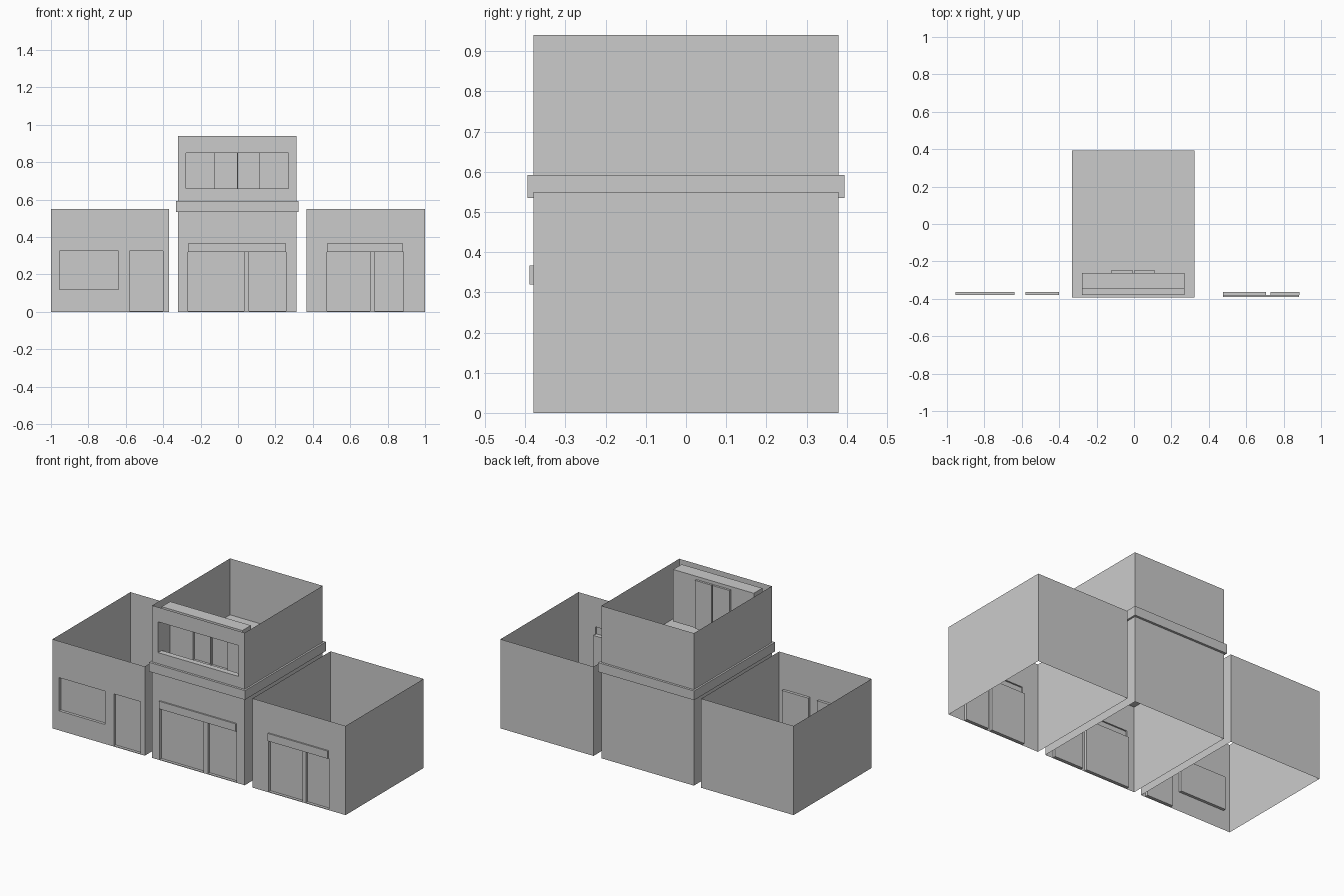
import bpy, bmesh

if "Cube" in bpy.data.objects:
    bpy.data.objects.remove(bpy.data.objects["Cube"])

FRONT, BACK = -0.38, 0.38


def finish(name, bm):
    bmesh.ops.remove_doubles(bm, verts=bm.verts, dist=0.0005)
    mesh = bpy.data.meshes.new(name)
    bm.to_mesh(mesh)
    bm.free()
    obj = bpy.data.objects.new(name, mesh)
    bpy.context.collection.objects.link(obj)
    return obj


def quad(bm, *points):
    bm.faces.new([bm.verts.new(p) for p in points])


def add_box(bm, x, y, z, skip=(), inward=False):
    """Box from ranges, with some sides left open; inward flips it into a niche."""
    corner = {(i, j, k): bm.verts.new((x[i], y[j], z[k]))
              for i in (0, 1) for j in (0, 1) for k in (0, 1)}
    sides = {
        "front": ((0, 0, 0), (1, 0, 0), (1, 0, 1), (0, 0, 1)),
        "back": ((1, 1, 0), (0, 1, 0), (0, 1, 1), (1, 1, 1)),
        "left": ((0, 1, 0), (0, 0, 0), (0, 0, 1), (0, 1, 1)),
        "right": ((1, 0, 0), (1, 1, 0), (1, 1, 1), (1, 0, 1)),
        "top": ((0, 0, 1), (1, 0, 1), (1, 1, 1), (0, 1, 1)),
        "bottom": ((0, 1, 0), (1, 1, 0), (1, 0, 0), (0, 0, 0)),
    }
    for side, keys in sides.items():
        if side not in skip:
            bm.faces.new([corner[k] for k in (reversed(keys) if inward else keys)])


def add_plate(bm, x, z, y, holes):
    """Flat front wall at depth y with rectangular holes (xa, xb, za, zb)."""
    xs = sorted({*x, *(v for h in holes for v in h[:2])})
    zs = sorted({*z, *(v for h in holes for v in h[2:])})
    for xa, xb in zip(xs, xs[1:]):
        for za, zb in zip(zs, zs[1:]):
            cx, cz = (xa + xb) / 2, (za + zb) / 2
            if not any(h[0] < cx < h[1] and h[2] < cz < h[3] for h in holes):
                quad(bm, (xa, y, za), (xb, y, za), (xb, y, zb), (xa, y, zb))


def box(name, *args, **kw):
    bm = bmesh.new()
    add_box(bm, *args, **kw)
    return finish(name, bm)


def walls(name, x, z, holes):
    """Thin-walled room, open above and below, with a pierced front."""
    bm = bmesh.new()
    add_box(bm, x, (FRONT, BACK), z, skip=("front", "top", "bottom"))
    add_plate(bm, x, z, FRONT, holes)
    return finish(name, bm)


def building(name, x, recesses, awning=None):
    holes = list(recesses.values())
    if awning:
        holes.append(awning)
        box(name + "_awning", awning[:2], (-0.389, FRONT), awning[2:], skip=("back",))
    walls(name + "_walls", x, (0, 0.55 if name != "middle" else 0.535), holes)
    for part, h in recesses.items():
        box(f"{name}_{part}", h[:2], (FRONT, -0.363), h[2:], skip=("front",), inward=True)


# Ground-floor buildings
SILL, HEAD = 0.004, 0.32
building("left", (-1.0, -0.37), {
    "window": (-0.955, -0.64, 0.12, 0.325),
    "door": (-0.58, -0.40, SILL, 0.325)})
building("middle", (-0.32, 0.312), {
    "door_a": (-0.268, 0.032, SILL, HEAD),
    "door_b": (0.06, 0.257, SILL, HEAD)}, awning=(-0.268, 0.257, HEAD, 0.367))
building("right", (0.365, 1.0), {
    "door_a": (0.475, 0.707, SILL, HEAD),
    "door_b": (0.73, 0.886, SILL, HEAD)}, awning=(0.475, 0.883, HEAD, 0.367))

# Floor slab between the storeys
box("floor_slab", (-0.331, 0.323), (-0.394, 0.394), (0.535, 0.592))

# Upper storey with a wide opening
bx, oz = (-0.279, 0.271), (0.66, 0.85)
walls("upper_walls", (-0.32, 0.312), (0.592, 0.94), [(*bx, *oz)])

# Balcony: opening reveal, taller niche behind, pair of set-back doors
bz, by = (0.61, 0.93), (-0.345, -0.262)
box("balcony_reveal", bx, (FRONT, by[0]), oz, skip=("front", "back"), inward=True)
leaves = [(-0.122, -0.006, 0.612, 0.91), (0.0, 0.113, 0.612, 0.91)]
bm = bmesh.new()
add_box(bm, bx, by, bz, skip=("front", "back"), inward=True)
add_plate(bm, bx, bz, by[0], [(*bx, *oz)])
add_plate(bm, bx, bz, by[1], leaves)
finish("balcony_niche", bm)
for i, h in enumerate(leaves):
    box(f"balcony_door_{i + 1}", h[:2], (by[1], -0.249), h[2:], skip=("front",), inward=True)
